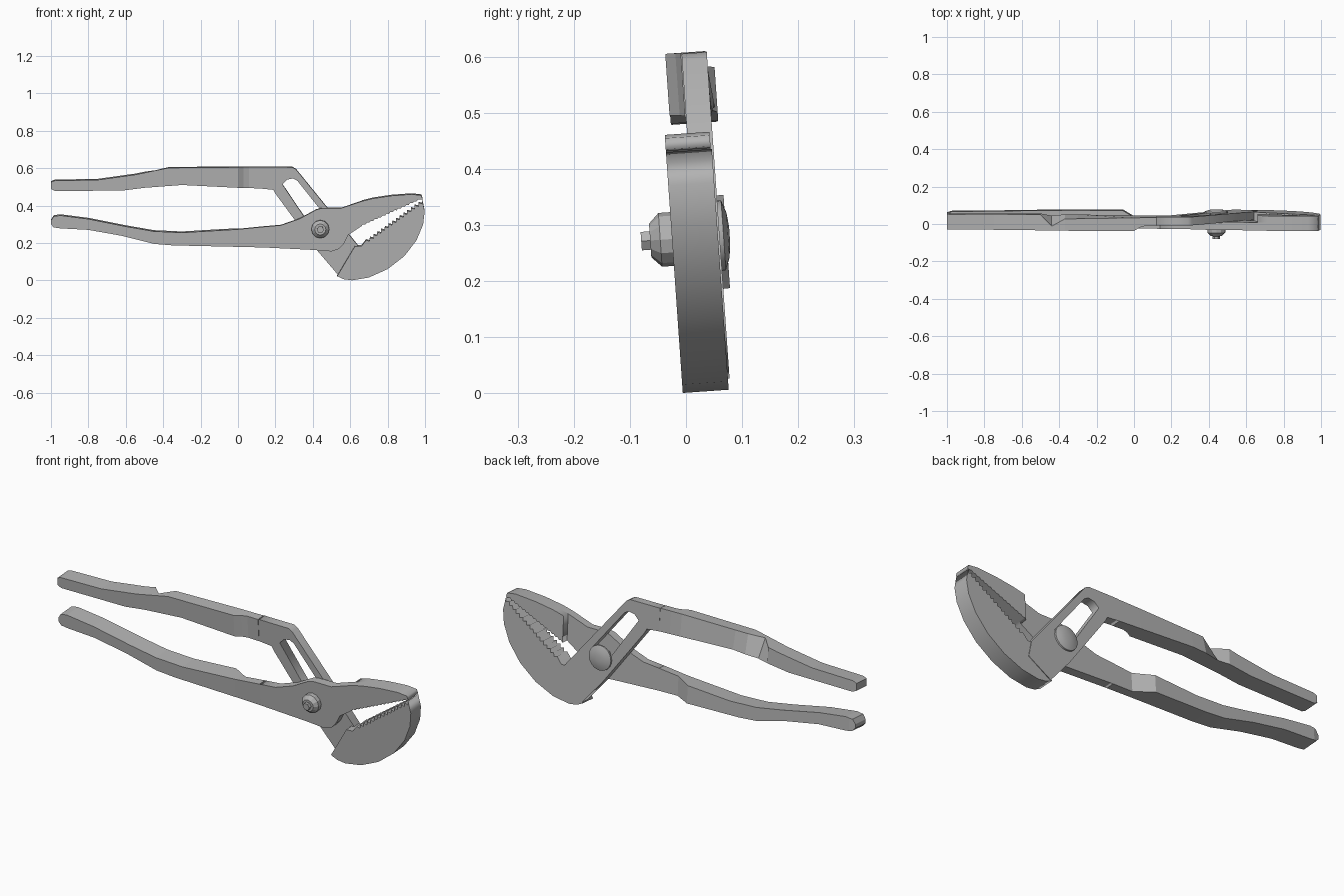
import bpy, bmesh, math
from mathutils import Matrix, Vector

cube = bpy.data.objects.get("Cube")
if cube:
    bpy.data.objects.remove(cube, do_unlink=True)

STEEL = (0.45, 0.45, 0.45, 1)
steel = bpy.data.materials.new("grey steel")
steel.use_nodes = True
steel.diffuse_color = STEEL
steel.node_tree.nodes["Principled BSDF"].inputs["Base Color"].default_value = STEEL

# The whole tool leans slightly about its long axis
PIVOT = Vector((0.44, 0, 0.275))
LEAN = (Matrix.Translation((0, 0, PIVOT.z + 0.002))
        @ Matrix.Rotation(math.radians(4), 4, 'X')
        @ Matrix.Translation((0, 0, -PIVOT.z)))


def finish(name, mesh):
    mesh.transform(LEAN)
    mesh.materials.clear()
    mesh.materials.append(steel)
    obj = bpy.data.objects.new(name, mesh)
    bpy.context.collection.objects.link(obj)
    return obj


def plate(name, outlines, front, back):
    """Flat plate in the xz plane; extra outlines become holes."""
    curve = bpy.data.curves.new(name, 'CURVE')
    curve.dimensions = '2D'
    curve.fill_mode = 'BOTH'
    curve.extrude = (back - front) / 2
    for outline in outlines:
        spline = curve.splines.new('POLY')
        spline.points.add(len(outline) - 1)
        for point, (x, z) in zip(spline.points, outline):
            point.co = (x, z, 0, 1)
        spline.use_cyclic_u = True
    temp = bpy.data.objects.new(name + " curve", curve)
    bpy.context.collection.objects.link(temp)
    graph = bpy.context.evaluated_depsgraph_get()
    mesh = bpy.data.meshes.new_from_object(temp.evaluated_get(graph))
    bpy.data.objects.remove(temp, do_unlink=True)
    mesh.transform(Matrix.Translation((0, (front + back) / 2, 0))
                   @ Matrix.Rotation(math.pi / 2, 4, 'X'))
    bm = bmesh.new()
    bm.from_mesh(mesh)
    bmesh.ops.remove_doubles(bm, verts=bm.verts, dist=0.0001)
    bmesh.ops.recalc_face_normals(bm, faces=bm.faces)
    bm.to_mesh(mesh)
    bm.free()
    return finish(name, mesh)


def at(points, x):
    """Height of a polyline at x."""
    for (xa, a), (xb, b) in zip(points, points[1:]):
        if x <= xb:
            return a + (b - a) * max(0, (x - xa) / (xb - xa))
    return points[-1][1]


def grip(name, top, bottom, front, back_top, back_bottom):
    """Bar of four-sided sections between edge lines along x."""
    lines = (top, bottom, front, back_top, back_bottom)
    bm = bmesh.new()
    rings = []
    for x in sorted({p[0] for line in lines for p in line}):
        t, b, f, bt, bb = (at(line, x) for line in lines)
        section = ((f, b), (bb, b), (bt, t), (f, t))
        rings.append([bm.verts.new((x, y, z)) for y, z in section])
    for r, s in zip(rings, rings[1:]):
        for i in range(4):
            j = (i + 1) % 4
            bm.faces.new((r[i], r[j], s[j], s[i]))
    bm.faces.new(rings[0])
    bm.faces.new(rings[-1])
    bmesh.ops.recalc_face_normals(bm, faces=bm.faces)
    mesh = bpy.data.meshes.new(name)
    bm.to_mesh(mesh)
    bm.free()
    return finish(name, mesh)


def turned(name, profile, sides):
    """Solid turned about the pivot axis from (radius, y) points."""
    bm = bmesh.new()
    rings = []
    for radius, y in profile:
        angles = [math.tau * i / sides for i in range(sides)]
        rings.append([bm.verts.new(PIVOT + Vector((radius * math.cos(a), y, radius * math.sin(a))))
                      for a in angles])
    for r, s in zip(rings, rings[1:]):
        for i in range(sides):
            j = (i + 1) % sides
            bm.faces.new((r[i], r[j], s[j], s[i]))
    bm.faces.new(rings[0])
    bm.faces.new(rings[-1])
    bmesh.ops.recalc_face_normals(bm, faces=bm.faces)
    mesh = bpy.data.meshes.new(name)
    bm.to_mesh(mesh)
    bm.free()
    return finish(name, mesh)


def teeth(start, end, count, depth):
    """Zigzag from start to end, dipping by depth to the right of travel."""
    a, b = Vector(start), Vector(end)
    step = (b - a) / count
    dip = Vector((step.y, -step.x)).normalized() * depth
    points = []
    for i in range(count):
        points += [a + step * i, a + step * (i + 0.5) + dip]
    return points + [b]


# Upper grip, with a V notch in its back and a thinned front near the arm
grip("upper_handle",
     top=[(-1, .525), (-.98, .533), (-.75, .537), (-.55, .565), (-.37, .602), (0, .605), (.12, .604)],
     bottom=[(-1, .488), (-.98, .478), (-.62, .48), (-.5, .495), (-.3, .51), (0, .495), (.12, .489)],
     front=[(-1, -.012), (0, -.014), (.03, .004), (.06, .013), (.12, .013)],
     back_top=[(-1, .07), (-.5, .072), (-.44, .01), (-.37, .05), (.12, .058)],
     back_bottom=[(-1, .07), (-.5, .072), (-.44, .06), (-.37, .068), (.12, .06)])

# Lower grip, stepping down at the back before the joint
BACK = [(-1, .065), (-.97, .072), (-.06, .072), (.03, .018), (.14, .018)]
grip("lower_handle",
     top=[(-1, .32), (-.985, .342), (-.95, .347), (-.8, .328), (-.6, .288), (-.45, .262),
          (-.3, .255), (0, .273), (.14, .287)],
     bottom=[(-1, .3), (-.985, .283), (-.95, .278), (-.8, .27), (-.62, .238), (-.45, .195),
             (-.35, .187), (.14, .176)],
     front=[(-1, -.018), (0, -.023), (.14, -.025)],
     back_top=BACK, back_bottom=BACK)

# Slotted arm that runs behind the joint into the lower jaw
plate("slotted_arm",
      [[(.12, .604), (.29, .603), (.31, .592), (.64, .185), (.66, .1), (.54, .02),
        (.425, .155), (.2, .462), (.19, .482), (.12, .489)],
       [(.237, .512), (.262, .537), (.295, .543), (.318, .53), (.5, .3), (.47, .24), (.42, .24)]],
      .015, .06)

# Lower jaw
lower_teeth = teeth((.985, .43), (.685, .215), 15, -.015)
plate("lower_jaw",
      [[(.53, .022), (.565, .006), (.61, 0), (.7, .015), (.8, .06), (.89, .13), (.955, .215),
        (.99, .3), (.998, .37)] + lower_teeth + [(.66, .183), (.625, .182)]],
      -.025, .057)

# Joint plate that continues from the lower handle into the upper jaw
crown = [(.66, .423), (.72, .438), (.82, .453), (.93, .461), (.98, .455), (.987, .435)]
upper_teeth = teeth((.975, .432), (.66, .29), 15, .006)
plate("joint_and_upper_jaw",
      [[(.14, .287), (.23, .295), (.33, .33), (.42, .379), (.45, .386), (.55, .386)]
       + crown + upper_teeth
       + [(.59, .243), (.565, .195), (.54, .168), (.5, .155), (.4, .163), (.14, .176)]],
      -.025, .018)
plate("upper_jaw_thick_part", [crown + upper_teeth], .017, .055)

# Pivot bolt: nut and stud at the front, domed head at the back
turned("pivot_nut", [(.048, -.024), (.048, -.046), (.03, -.064)], 12)
turned("pivot_stud", [(.019, -.06), (.019, -.08)], 6)
head = turned("pivot_head", [(.03, .0), (.03, .058), (.063, .06), (.062, .067), (.04, .075), (.015, .078)], 24)
bpy.ops.object.select_all(action='DESELECT')
head.select_set(True)
bpy.context.view_layer.objects.active = head
bpy.ops.object.shade_smooth_by_angle()
